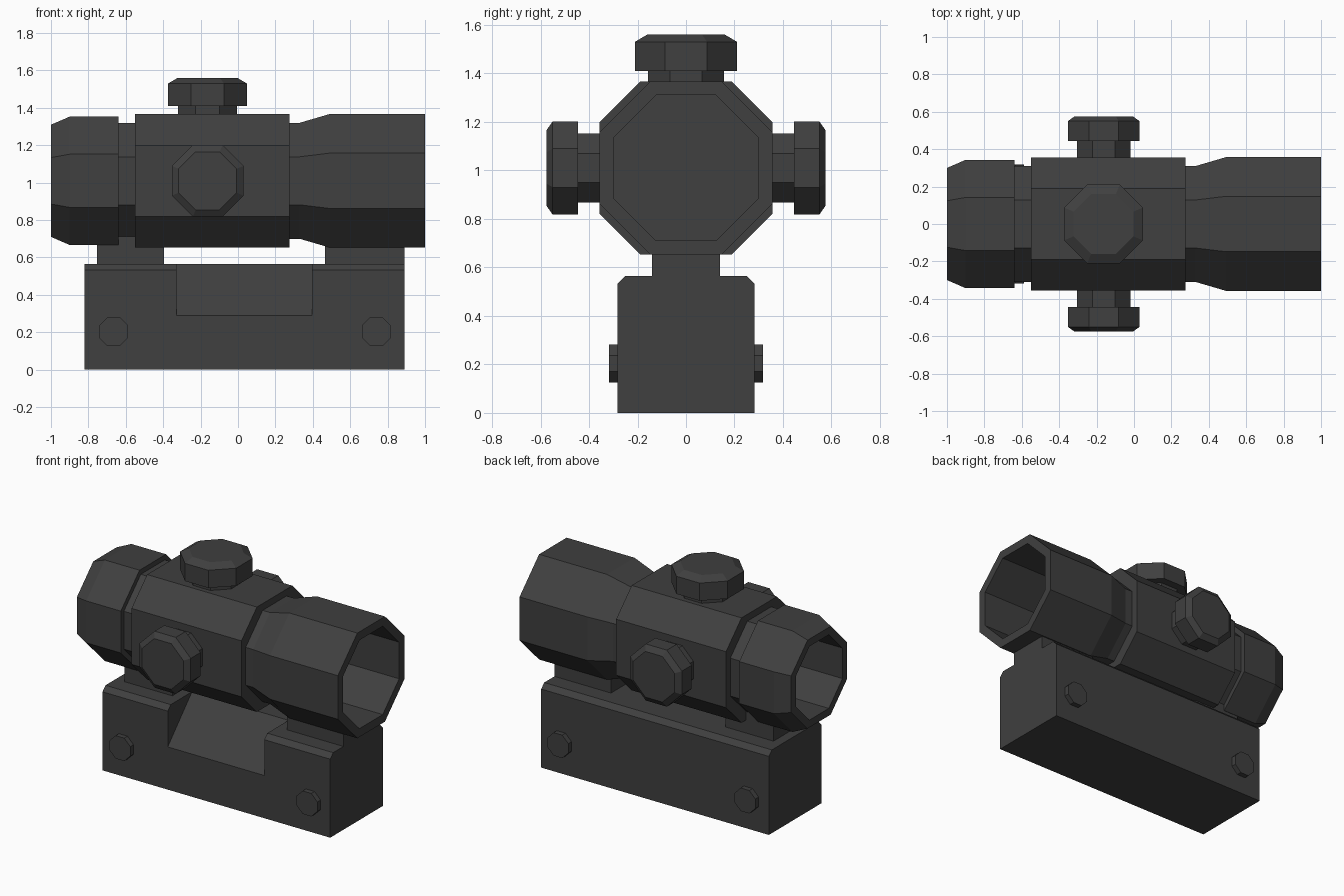
import bpy, bmesh, math
from mathutils import Matrix, Vector

if "Cube" in bpy.data.objects:
    bpy.data.objects.remove(bpy.data.objects["Cube"])

AXIS_Z = 1.01
mat = bpy.data.materials.new("matte black")
mat.diffuse_color = (0.05, 0.05, 0.05, 1)
mat.use_nodes = True
mat.node_tree.nodes["Principled BSDF"].inputs["Base Color"].default_value = mat.diffuse_color


def finish(name, bm):
    bmesh.ops.recalc_face_normals(bm, faces=bm.faces)
    me = bpy.data.meshes.new(name)
    bm.to_mesh(me)
    bm.free()
    me.materials.append(mat)
    ob = bpy.data.objects.new(name, me)
    bpy.context.collection.objects.link(ob)
    return ob


def octagon_lathe(name, profile, direction, origin):
    """Eight-sided turned part; profile = (distance along axis, half width across flats)."""
    rot = Vector(direction).to_track_quat('Z', 'Y').to_matrix().to_4x4()
    mw = Matrix.Translation(origin) @ rot
    bm = bmesh.new()
    rings = []
    for t, a in profile:
        r = a / math.cos(math.pi / 8)
        angs = [math.pi / 8 + k * math.pi / 4 for k in range(8)]
        rings.append([bm.verts.new(mw @ Vector((r * math.cos(g), r * math.sin(g), t))) for g in angs])
    for p, q in zip(rings, rings[1:]):
        for k in range(8):
            n = (k + 1) % 8
            bm.faces.new((p[k], p[n], q[n], q[k]))
    bm.faces.new(rings[0])
    bm.faces.new(rings[-1])
    return finish(name, bm)


def prism(name, profile, x0, x1):
    """Extrude a (y, z) outline along x."""
    bm = bmesh.new()
    a = [bm.verts.new((x0, y, z)) for y, z in profile]
    b = [bm.verts.new((x1, y, z)) for y, z in profile]
    n = len(a)
    bm.faces.new(a)
    bm.faces.new(b)
    for k in range(n):
        bm.faces.new((a[k], a[(k + 1) % n], b[(k + 1) % n], b[k]))
    return finish(name, bm)


# Optical tube: hollow front and rear bells
octagon_lathe("objective_bell",
              [(0.2, 0.31), (0.33, 0.31), (0.49, 0.357), (1.0, 0.357), (1.0, 0.30), (0.55, 0.30)],
              (1, 0, 0), (0, 0, AXIS_Z))
octagon_lathe("eyepiece",
              [(0.5, 0.31), (0.64, 0.31), (0.64, 0.343), (0.9, 0.343), (1.0, 0.30),
               (1.0, 0.25), (0.66, 0.25)],
              (-1, 0, 0), (0, 0, AXIS_Z))

# Central housing: square with chamfered corners
h, c = 0.356, 0.19
prism("turret_housing", [(y, AXIS_Z + z) for y, z in
      [(-c, h), (c, h), (h, c), (h, -c), (c, -h), (-c, -h), (-h, -c), (-h, c)]], -0.55, 0.275)

# Adjustment knobs
octagon_lathe("top_knob", [(0.3, 0.157), (0.4, 0.157), (0.4, 0.211), (0.52, 0.211), (0.55, 0.16)],
              (0, 0, 1), (-0.163, 0, AXIS_Z))
for side, label in ((-1, "front"), (1, "back")):
    octagon_lathe(label + "_knob",
                  [(0.3, 0.143), (0.445, 0.143), (0.445, 0.192), (0.55, 0.192), (0.576, 0.155)],
                  (0, side, 0), (-0.162, 0, AXIS_Z))

# Mount block with chamfered top edges and a sloped cut-out on the front
block = prism("mount_block", [(-0.282, 0), (0.282, 0), (0.282, 0.533), (0.25, 0.565),
                              (-0.25, 0.565), (-0.282, 0.533)], -0.82, 0.89)
cutter = prism("cutout_helper", [(-0.412, 0.1525), (0.108, 0.7025), (-0.412, 0.7025)], -0.33, 0.395)
cutter.hide_render = True
mod = block.modifiers.new("cutout", 'BOOLEAN')
mod.operation = 'DIFFERENCE'
mod.solver = 'EXACT'
mod.object = cutter
bpy.context.view_layer.objects.active = block
bpy.ops.object.modifier_apply(modifier=mod.name)
bpy.data.objects.remove(cutter)

# Posts joining the mount to the tube
for name, x0, x1, top in (("rear_post", -0.755, -0.395, 0.72), ("front_post", 0.465, 0.89, 0.69)):
    prism(name, [(-0.14, 0.55), (0.14, 0.55), (0.14, top), (-0.14, top)], x0, x1)

# Clamp screws on both sides
for x, where in ((-0.665, "rear"), (0.74, "front")):
    for side, label in ((-1, "near"), (1, "far")):
        octagon_lathe(f"{where}_{label}_screw", [(0.25, 0.078), (0.317, 0.078)],
                      (0, side, 0), (x, 0, 0.204))
